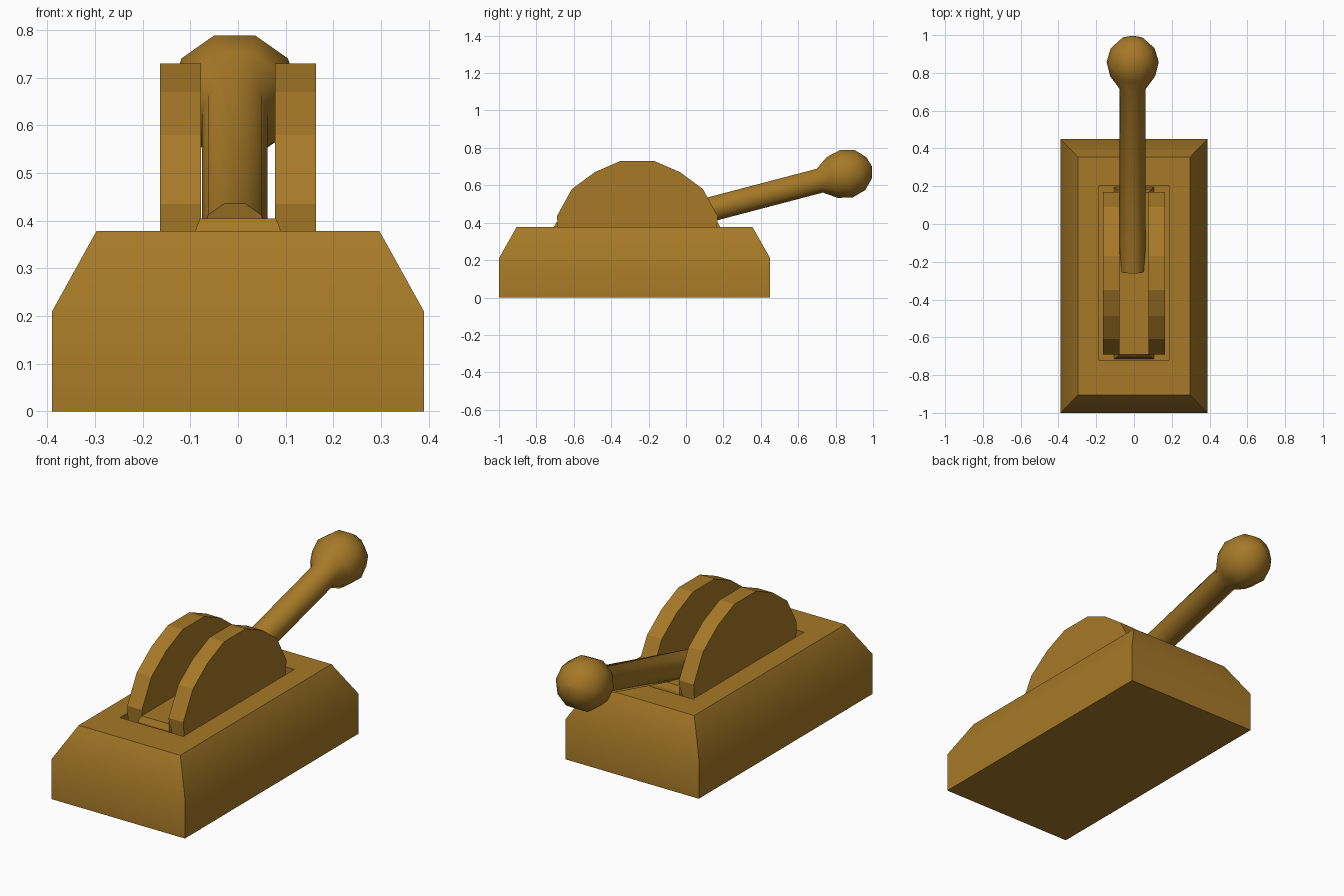
import bpy, bmesh, math
from mathutils import Vector

if "Cube" in bpy.data.objects:
    bpy.data.objects.remove(bpy.data.objects["Cube"])

brass = bpy.data.materials.new("ochre")
brass.diffuse_color = (0.38, 0.19, 0.02, 1)
brass.use_nodes = True
brass.node_tree.nodes["Principled BSDF"].inputs["Base Color"].default_value = brass.diffuse_color


def loft(name, rings, smooth=None):
    """Skin a list of matching closed rings and cap both ends."""
    bm = bmesh.new()
    loops = [[bm.verts.new(p) for p in ring] for ring in rings]
    n = len(loops[0])
    for a, b in zip(loops, loops[1:]):
        for i in range(n):
            j = (i + 1) % n
            bm.faces.new((a[i], a[j], b[j], b[i]))
    bm.faces.new(loops[0][::-1])
    bm.faces.new(loops[-1])
    bmesh.ops.recalc_face_normals(bm, faces=bm.faces)
    mesh = bpy.data.meshes.new(name)
    bm.to_mesh(mesh)
    bm.free()
    obj = bpy.data.objects.new(name, mesh)
    bpy.context.collection.objects.link(obj)
    mesh.materials.append(brass)
    if smooth:
        bpy.ops.object.select_all(action='DESELECT')
        obj.select_set(True)
        bpy.context.view_layer.objects.active = obj
        bpy.ops.object.shade_smooth_by_angle(angle=math.radians(smooth))
    return obj


def rect(hx, y0, y1, z):
    return [(-hx, y0, z), (hx, y0, z), (hx, y1, z), (-hx, y1, z)]


# Base with chamfered shoulders and a recessed slot in the top
loft("base", [rect(0.39, -1.0, 0.45, 0), rect(0.39, -1.0, 0.45, 0.21),
              rect(0.297, -0.905, 0.355, 0.378), rect(0.185, -0.72, 0.205, 0.378),
              rect(0.185, -0.72, 0.205, 0.30)], smooth=32)

# Raised strip between the two guards
loft("centre_strip", [rect(0.105, -0.715, 0.195, 0.30), rect(0.09, -0.706, 0.182, 0.378),
                      rect(0.08, -0.692, 0.168, 0.405)])

# Pair of half-disc guards, profile mirrored about y = -0.26
half = [(0.42, 0.30), (0.43, 0.435), (0.35, 0.58), (0.228, 0.67), (0.09, 0.73)]
profile = [(-0.26 + d, z) for d, z in half] + [(-0.26 - d, z) for d, z in reversed(half)]
for side, name in ((-1, "left_guard"), (1, "right_guard")):
    loft(name, [[(side * x, y, z) for y, z in profile] for x in (0.078, 0.164)])

# Lever: rod and ball knob turned as one ten-sided lathe shape
tilt = math.radians(14.7)
centre = Vector((-0.007, 0.858, 0.662))
axis = Vector((0, math.cos(tilt), math.sin(tilt)))
up = Vector((0, -math.sin(tilt), math.cos(tilt)))
side = Vector((1, 0, 0))
turned = [(-1.14, 0.069), (-0.148, 0.069), (-0.078, 0.119), (0, 0.138),
          (0.075, 0.116), (0.125, 0.062), (0.141, 0.004)]
rings = []
for t, r in turned:
    rings.append([centre + axis * t + r * (side * math.cos(k * math.tau / 10)
                  + up * math.sin(k * math.tau / 10)) for k in range(10)])
loft("lever", rings, smooth=60)
